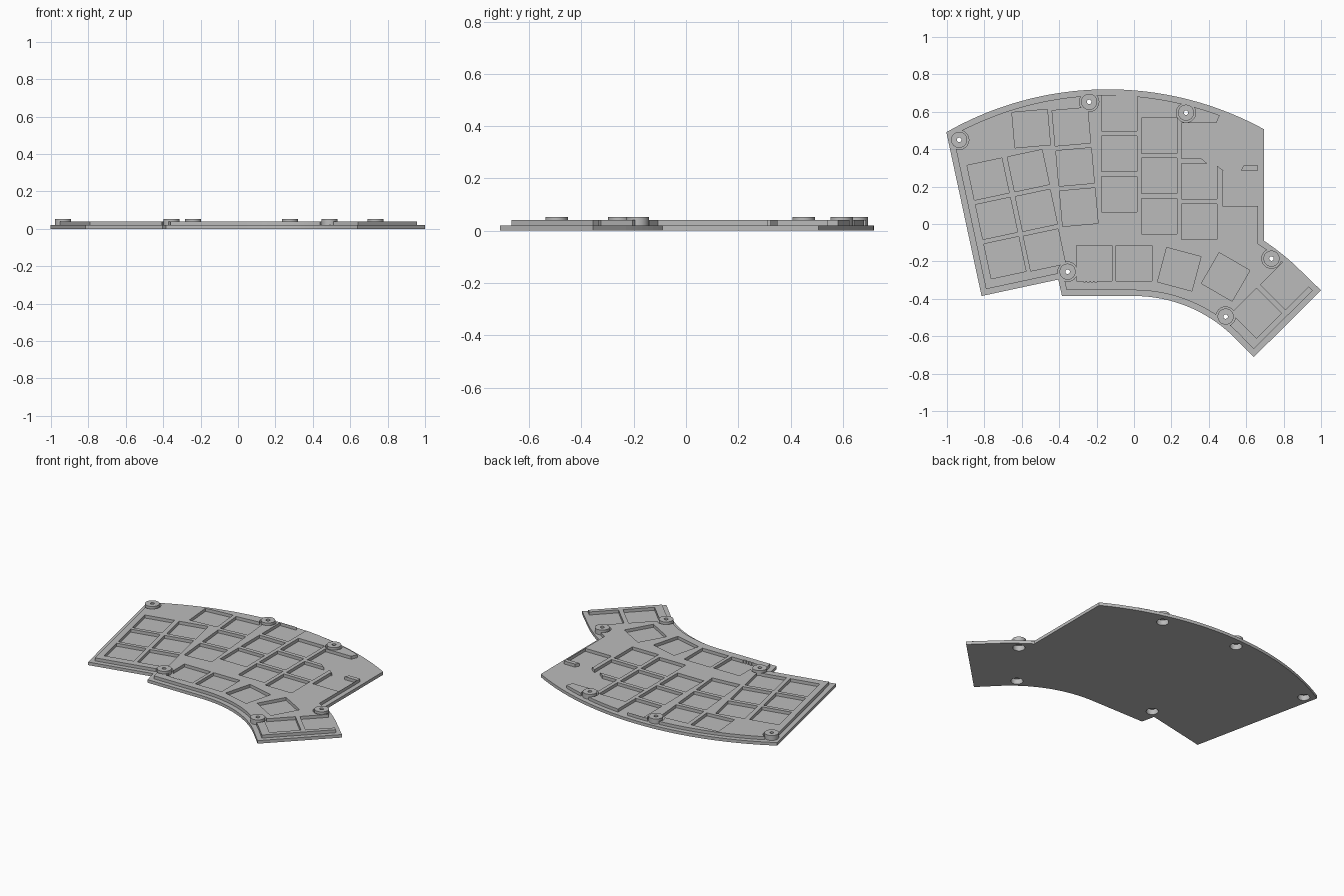
import bpy, bmesh
from math import sin, cos, pi, radians, atan2, hypot
from mathutils import Vector, Matrix

if "Cube" in bpy.data.objects:
    bpy.data.objects.remove(bpy.data.objects["Cube"])

grey = bpy.data.materials.new("plain grey")
grey.use_nodes = True
grey.diffuse_color = (0.5, 0.5, 0.5, 1)
grey.node_tree.nodes["Principled BSDF"].inputs["Base Color"].default_value = (0.5, 0.5, 0.5, 1)

BASE_TOP, PLATE_TOP, BOSS_TOP = 0.02, 0.04, 0.052
KEY = 0.19


def make_object(name, bm):
    bmesh.ops.recalc_face_normals(bm, faces=bm.faces)
    mesh = bpy.data.meshes.new(name)
    bm.to_mesh(mesh)
    bm.free()
    mesh.materials.append(grey)
    obj = bpy.data.objects.new(name, mesh)
    bpy.context.collection.objects.link(obj)
    return obj


def prism(bm, points, z0, z1):
    face = bm.faces.new([bm.verts.new((x, y, z0)) for x, y in points])
    top = bmesh.ops.extrude_face_region(bm, geom=[face])["geom"]
    bmesh.ops.translate(bm, verts=[v for v in top if isinstance(v, bmesh.types.BMVert)],
                        vec=(0, 0, z1 - z0))


def prisms(name, outlines, z0, z1):
    bm = bmesh.new()
    for points in outlines:
        prism(bm, points, z0, z1)
    return make_object(name, bm)


def arc(cx, cy, r, a0, a1, n):
    return [(cx + r * cos(a0 + (a1 - a0) * i / n), cy + r * sin(a0 + (a1 - a0) * i / n))
            for i in range(n + 1)]


def circle(x, y, r, n=32):
    return arc(x, y, r, 0, 2 * pi, n)[:-1]


def square(x, y, degrees, size=KEY):
    turn = Matrix.Rotation(radians(degrees), 2)
    h = size / 2
    return [tuple(turn @ Vector(c) + Vector((x, y)))
            for c in ((-h, -h), (h, -h), (h, h), (-h, h))]


def inset(points, d):
    """Mitred inward offset of a counter-clockwise outline."""
    result = []
    for i, p in enumerate(points):
        a, b, c = Vector(points[i - 1]), Vector(p), Vector(points[(i + 1) % len(points)])
        u, v = (b - a).normalized(), (c - b).normalized()
        n1, n2 = Vector((-u.y, u.x)), Vector((-v.y, v.x))
        result.append(tuple(b + (n1 + n2) * d / (1 + n1.dot(n2))))
    return result


def cut(obj, cutters):
    for cutter in cutters:
        cutter.hide_render = True
        mod = obj.modifiers.new("cut", "BOOLEAN")
        mod.object, mod.operation, mod.solver = cutter, "DIFFERENCE", "EXACT"
    graph = bpy.context.evaluated_depsgraph_get()
    obj.data = bpy.data.meshes.new_from_object(obj.evaluated_get(graph))
    obj.modifiers.clear()
    for cutter in cutters:
        bpy.data.objects.remove(cutter)


# Case outline: crown arc, thumb wing and two concentric wing arcs
crown_c, crown_r = (-0.14, -1.02), 1.74
wing_y = -1.145


def crown_angle(x, y):
    return atan2(y - crown_c[1], x - crown_c[0])


crown = arc(*crown_c, crown_r, crown_angle(0.695, 0.507), crown_angle(-1, 0.485), 48)
outline = crown + [(-0.815, -0.385), (-0.405, -0.297), (-0.385, -0.385)]
outline += arc(0, wing_y, 0.76, pi / 2, pi / 4, 24)
outline += [(0.64, -0.712), (1, -0.355)]
outline += arc(0, wing_y, hypot(0.695, 1.055), pi / 4, atan2(1.055, 0.695), 8)

bosses = [(-0.935, 0.45), (-0.24, 0.653), (0.278, 0.595),
          (-0.355, -0.255), (0.735, -0.185), (0.49, -0.495)]

# Base plate with round recesses underneath
base = prisms("base_plate", [outline], 0, BASE_TOP)
cut(base, [prisms("recess_cutter", [circle(x, y, 0.036) for x, y in bosses], -0.02, 0.06)])

# Key pockets: (first x, first y, x step, y step, tilt, count)
columns = [(-0.78, 0.24, 0.045, -0.21, 12, 3),
           (-0.565, 0.285, 0.043, -0.212, 12, 3),
           (-0.55, 0.51, 0, 0, 5, 1),
           (-0.335, 0.52, 0.02, -0.215, 5, 3),
           (-0.08, 0.592, 0, -0.216, 0, 3),
           (0.135, 0.473, 0, -0.216, 0, 3),
           (0.35, 0.445, 0, -0.216, 0, 3),
           (0.567, 0.19, 0, 0, 0, 1),
           (-0.212, -0.21, 0.212, 0, 0, 2)]
pockets = [square(x + dx * i, y + dy * i, tilt)
           for x, y, dx, dy, tilt, count in columns for i in range(count)]
pockets += [square(0.242, -0.242, -15), square(0.49, -0.283, -30),
            square(0.655, -0.477, -45), square(0.81, -0.325, -45)]

# Open corner where the upper plate is missing
open_corner = [(0.258, 0.54), (0.258, 0.35), (0.36, 0.35), (0.39, 0.325), (0.445, 0.31),
               (0.485, 0.282), (0.57, 0.284), (0.585, 0.312), (0.75, 0.312), (0.75, 0.62),
               (0.48, 0.62), (0.46, 0.585), (0.44, 0.54)]
notches = [square(-0.265 + 0.02 * i, -0.305, 0, 0.012) for i in range(4)]

# Upper plate
plate = prisms("upper_plate", [inset(outline, 0.031)], 0.015, PLATE_TOP)
cut(plate, [prisms("pocket_cutter", pockets, 0, 0.1),
            prisms("boss_cutter", [circle(x, y, 0.052) for x, y in bosses], 0.005, 0.09),
            prisms("corner_cutter", [open_corner], 0.01, 0.08),
            prisms("notch_cutter", notches, 0.008, 0.085)])

# Screw bosses: hollow caps with a through hole
profile = [(0.036, BASE_TOP), (0.043, BASE_TOP), (0.043, BOSS_TOP),
           (0.012, BOSS_TOP), (0.012, 0.035), (0.036, 0.035)]
for i, (x, y) in enumerate(bosses):
    bm = bmesh.new()
    verts = [bm.verts.new((r, 0, z)) for r, z in profile]
    edges = [bm.edges.new((verts[k - 1], verts[k])) for k in range(len(verts))]
    bmesh.ops.spin(bm, geom=verts + edges, cent=(0, 0, 0), axis=(0, 0, 1),
                   angle=2 * pi, steps=32, use_duplicate=False)
    bmesh.ops.remove_doubles(bm, verts=bm.verts, dist=0.0001)
    boss = make_object(f"screw_boss_{i + 1}", bm)
    boss.location = (x, y, 0)
    bpy.ops.object.select_all(action="DESELECT")
    boss.select_set(True)
    bpy.context.view_layer.objects.active = boss
    bpy.ops.object.shade_smooth_by_angle()
